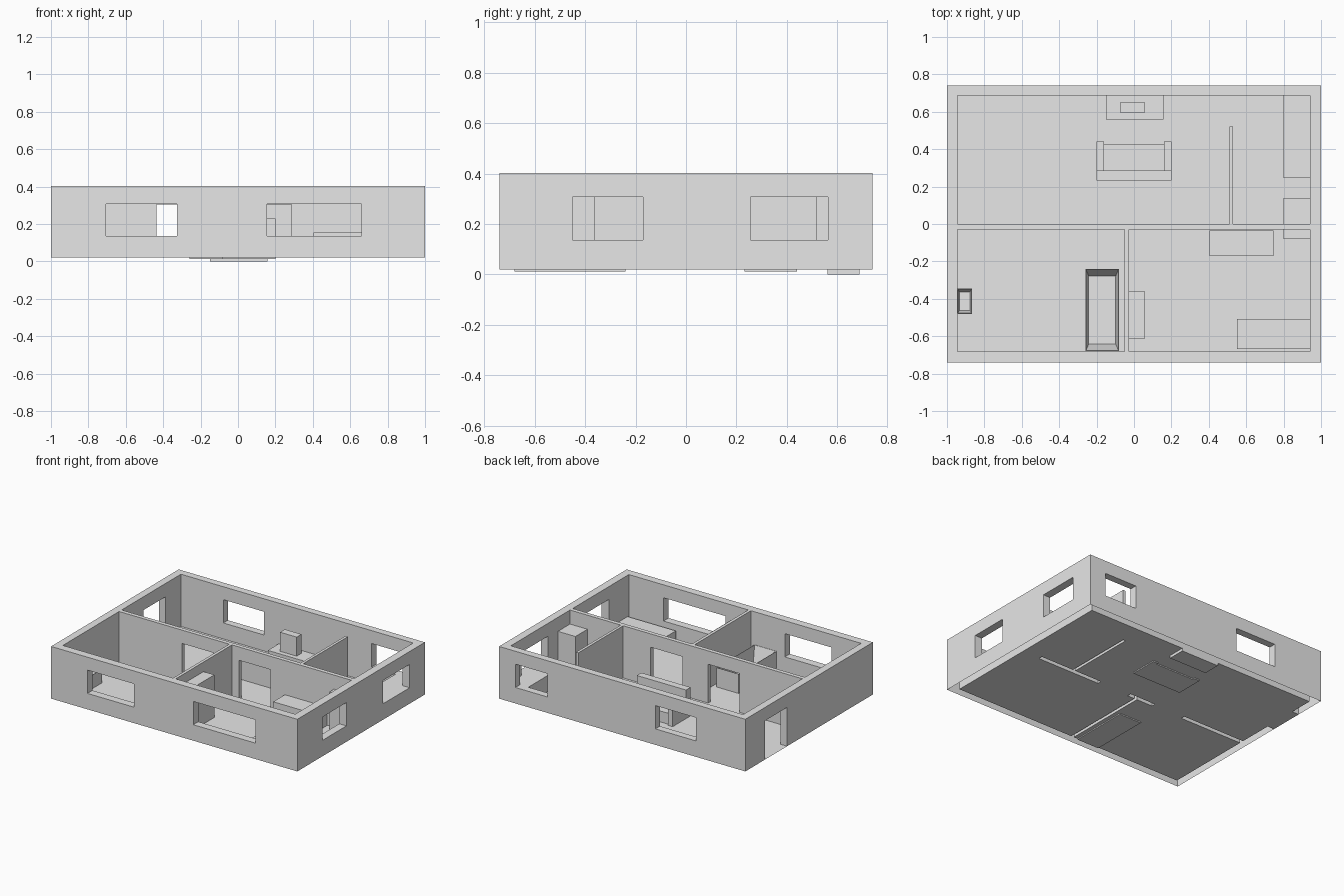
import bpy, bmesh

if "Cube" in bpy.data.objects:
    bpy.data.objects.remove(bpy.data.objects["Cube"])

FLOOR, TOP = 0.02, 0.403
SILL, HEAD, DOOR = 0.137, 0.308, 0.305

mat = bpy.data.materials.new("light_grey")
mat.diffuse_color = (0.8, 0.8, 0.8, 1)
mat.use_nodes = True
mat.node_tree.nodes["Principled BSDF"].inputs["Base Color"].default_value = mat.diffuse_color


def finish(name, bm):
    me = bpy.data.meshes.new(name)
    bmesh.ops.recalc_face_normals(bm, faces=bm.faces[:])
    bm.to_mesh(me)
    bm.free()
    me.materials.append(mat)
    ob = bpy.data.objects.new(name, me)
    bpy.context.scene.collection.objects.link(ob)
    return ob


def add_box(bm, x0, x1, y0, y1, z0, z1):
    verts = bmesh.ops.create_cube(bm, size=1)["verts"]
    for v in verts:
        v.co = (x1 if v.co.x > 0 else x0,
                y1 if v.co.y > 0 else y0,
                z1 if v.co.z > 0 else z0)


def box(name, *dims):
    bm = bmesh.new()
    add_box(bm, *dims)
    return finish(name, bm)


# House shell: a block with rooms, doors and windows cut out
walls = box("walls", -1, 1, -0.74, 0.74, FLOOR, TOP)
LO, HI = -0.1, 0.6
cuts = [
    # rooms
    (-0.945, 0.51, 0.0, 0.687, LO, HI),
    (0.53, 0.942, 0.0, 0.687, LO, HI),
    (0.40, 0.60, 0.52, 0.687, LO, HI),
    (-0.945, -0.05, -0.682, -0.03, LO, HI),
    (-0.028, 0.942, -0.682, -0.03, LO, HI),
    # inner doors and entry door
    (-0.435, -0.18, -0.1, 0.1, LO, DOOR),
    (0.03, 0.287, -0.1, 0.1, LO, DOOR),
    (-1.1, -0.9, 0.255, 0.51, LO, DOOR),
    # front windows
    (-0.705, -0.325, -0.8, -0.6, SILL, HEAD),
    (0.155, 0.66, -0.8, -0.6, SILL, HEAD),
    # back windows
    (-0.60, -0.27, 0.6, 0.8, SILL, HEAD),
    (0.605, 0.867, 0.6, 0.8, SILL, HEAD),
    # right windows
    (0.9, 1.1, -0.45, -0.17, SILL, HEAD),
    (0.9, 1.1, 0.255, 0.563, SILL, HEAD),
]
cutters = []
for i, dims in enumerate(cuts):
    c = box(f"cutter_{i}", *dims)
    c.hide_render = True
    m = walls.modifiers.new("cut", "BOOLEAN")
    m.operation, m.solver, m.object = "DIFFERENCE", "EXACT", c
    cutters.append(c)
dg = bpy.context.evaluated_depsgraph_get()
cut_mesh = bpy.data.meshes.new_from_object(walls.evaluated_get(dg))
walls.modifiers.clear()
walls.data = cut_mesh
for c in cutters:
    bpy.data.objects.remove(c)

# The walls are hollow and open underneath
bm = bmesh.new()
bm.from_mesh(walls.data)
under = [f for f in bm.faces if f.normal.z < -0.9
         and abs(f.calc_center_median().z - FLOOR) < 0.002]
bmesh.ops.delete(bm, geom=under, context="FACES")
bm.to_mesh(walls.data)
bm.free()

# Floor sheets for rooms and door thresholds
bm = bmesh.new()
for x0, x1, y0, y1 in [
    (-0.945, 0.51, 0.0, 0.687),
    (0.51, 0.53, 0.52, 0.687),
    (0.53, 0.942, 0.0, 0.687),
    (-0.945, -0.05, -0.682, -0.03),
    (-0.028, 0.942, -0.682, -0.03),
    (-0.435, -0.18, -0.03, 0.0),
    (0.03, 0.287, -0.03, 0.0),
    (-1.0, -0.945, 0.255, 0.51),
]:
    bm.faces.new([bm.verts.new((x, y, FLOOR)) for x, y in
                  ((x0, y0), (x1, y0), (x1, y1), (x0, y1))])
for f in bm.faces:
    f.normal_update()
finish("floor", bm)


# Basin: box with a sloped recess in its top
def basin(name, x0, x1, y0, y1, z0, z1, inset_x, inset_y, depth):
    bm = bmesh.new()
    add_box(bm, x0, x1, y0, y1, z0, z1)
    bm.normal_update()
    lid = max(bm.faces, key=lambda f: f.calc_center_median().z)
    bmesh.ops.inset_region(bm, faces=[lid], thickness=0.004)
    cx, cy = (x0 + x1) / 2, (y0 + y1) / 2
    bmesh.ops.inset_region(bm, faces=[lid], thickness=0.001)
    for v in lid.verts:
        v.co.x = (x1 - inset_x) if v.co.x > cx else (x0 + inset_x)
        v.co.y = (y1 - inset_y) if v.co.y > cy else (y0 + inset_y)
        v.co.z = z1 - depth
    finish(name, bm)


basin("bathtub", -0.26, -0.08, -0.68, -0.24, 0.012, 0.162, 0.018, 0.038, 0.11)
basin("toilet", -0.945, -0.865, -0.48, -0.345, FLOOR, 0.12, 0.012, 0.018, 0.06)

# Sofa
box("sofa_back", -0.2, 0.2, 0.232, 0.285, 0.012, 0.23)
box("sofa_seat", -0.16, 0.16, 0.285, 0.425, 0.012, 0.10)
for side, x in (("left", -0.2), ("right", 0.16)):
    box(f"sofa_arm_{side}", x, x + 0.04, 0.285, 0.44, 0.012, 0.15)

# Television on its stand
box("tv_stand", -0.15, 0.157, 0.56, 0.687, 0.0, 0.105)
box("television", -0.075, 0.06, 0.595, 0.65, 0.105, 0.245)

# Kitchen
box("kitchen_counter", 0.80, 0.942, 0.247, 0.687, FLOOR, 0.137)
box("tall_cabinet", 0.80, 0.942, -0.08, 0.14, FLOOR, 0.30)

# Bedroom
box("wardrobe", -0.028, 0.06, -0.613, -0.36, FLOOR, 0.333)
box("desk", 0.405, 0.747, -0.17, -0.035, FLOOR, 0.155)
box("bed", 0.55, 0.942, -0.668, -0.507, FLOOR, 0.10)
